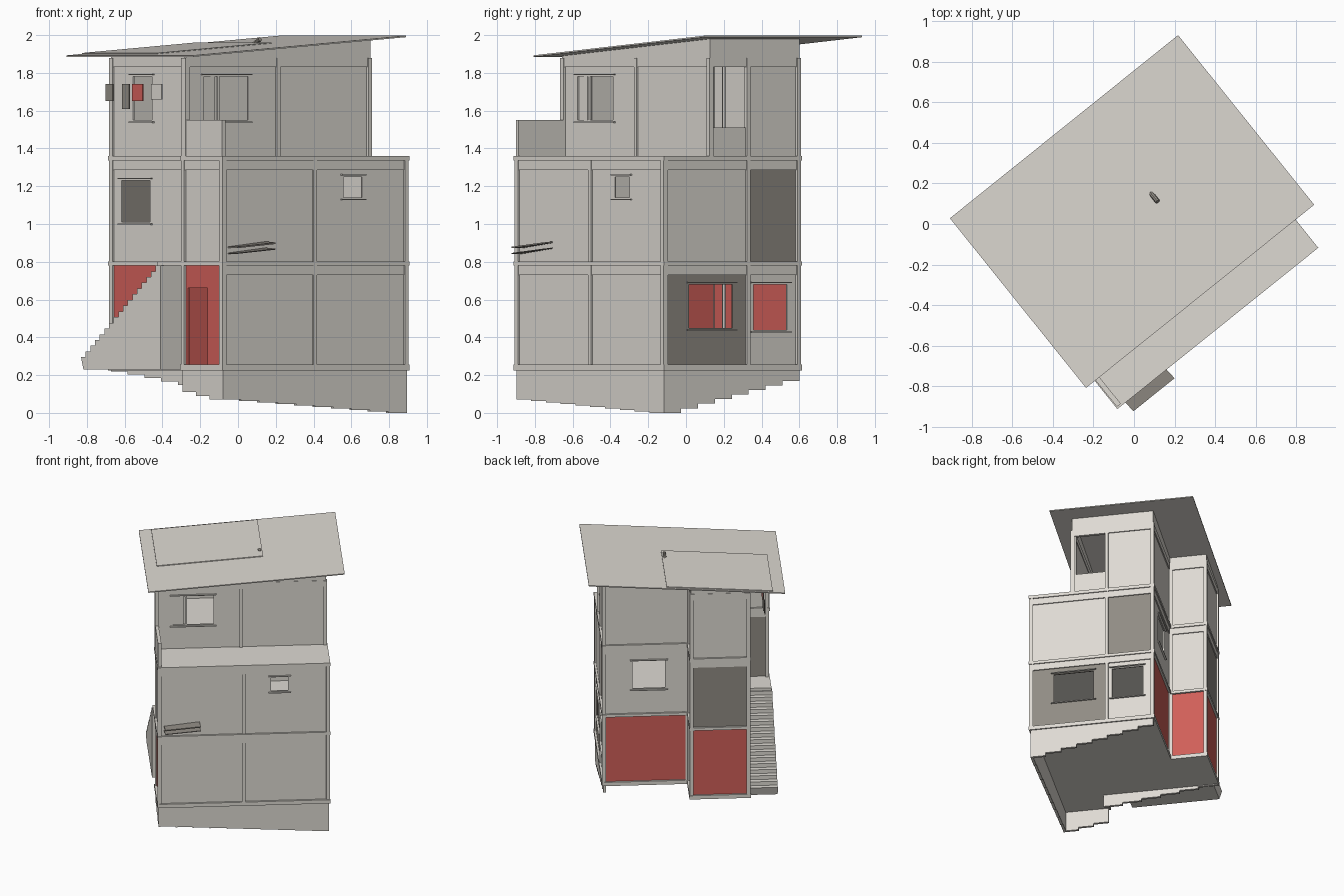
import bpy, bmesh, math
from mathutils import Vector, Matrix

old = bpy.data.objects.get("Cube")
if old:
    bpy.data.objects.remove(old)

SPIN = Matrix.Rotation(math.atan2(0.626, 0.78), 4, 'Z')   # house stands turned on its plot


def material(name, rgb):
    m = bpy.data.materials.new(name)
    m.use_nodes = True
    m.diffuse_color = (*rgb, 1)
    m.node_tree.nodes["Principled BSDF"].inputs["Base Color"].default_value = (*rgb, 1)
    return m


WALL = material("pale plaster", (0.73, 0.70, 0.65))
DARK = material("dark grey", (0.28, 0.26, 0.23))
RED = material("brick red", (0.63, 0.115, 0.10))


def finish(name, bm, *mats):
    me = bpy.data.meshes.new(name)
    bm.to_mesh(me)
    bm.free()
    ob = bpy.data.objects.new(name, me)
    bpy.context.collection.objects.link(ob)
    for m in mats:
        me.materials.append(m)
    ob.matrix_world = SPIN
    return ob


def prism(name, pts, sweep, mat):
    """Extrude a closed outline of 3D points along a vector."""
    bm = bmesh.new()
    face = bm.faces.new([bm.verts.new(p) for p in pts])
    out = bmesh.ops.extrude_face_region(bm, geom=[face])
    moved = [g for g in out["geom"] if isinstance(g, bmesh.types.BMVert)]
    bmesh.ops.translate(bm, vec=sweep, verts=moved)
    bmesh.ops.recalc_face_normals(bm, faces=bm.faces)
    return finish(name, bm, mat)


def box(name, a, b, mat):
    lo = [min(p) for p in zip(a, b)]
    hi = [max(p) for p in zip(a, b)]
    pts = [(lo[0], lo[1], lo[2]), (hi[0], lo[1], lo[2]), (hi[0], hi[1], lo[2]), (lo[0], hi[1], lo[2])]
    return prism(name, pts, (0, 0, hi[2] - lo[2]), mat)


class Side:
    """One straight side of a footprint: distance along, outward offset, height."""
    def __init__(self, p, q):
        self.p = Vector((*p, 0))
        self.d = (Vector((*q, 0)) - self.p)
        self.len = self.d.length
        self.d.normalize()
        self.n = Vector((self.d.y, -self.d.x, 0))

    def at(self, t, o, z):
        return self.p + self.d * t + self.n * o + Vector((0, 0, z))

    def box(self, name, t0, t1, o0, o1, z0, z1, mat):
        return box(name, self.at(t0, o0, z0), self.at(t1, o1, z1), mat)


def sides(outline):
    return [Side(p, q) for p, q in zip(outline, outline[1:] + outline[:1])]


def grow(outline, o):
    """Push every side of a right-angled outline outwards."""
    s = sides(outline)
    return [s[i].at(0, o, 0) + s[i - 1].n * o for i in range(len(s))]


def plate(name, outline, z0, z1, mat):
    return prism(name, [p + Vector((0, 0, z0)) for p in grow(outline, 0.01)], (0, 0, z1 - z0), mat)


def wall(name, side, z0, z1, holes, mats, split):
    """Thin wall with openings; the part beyond the split takes the second colour."""
    ts = sorted({0, side.len, split, *[h[i] for h in holes for i in (0, 1)]})
    zs = sorted({z0, z1, *[h[i] for h in holes for i in (2, 3)]})
    bm = bmesh.new()
    grid = [[bm.verts.new(side.at(t, -0.006, z)) for z in zs] for t in ts]
    for i in range(len(ts) - 1):
        for j in range(len(zs) - 1):
            t, z = (ts[i] + ts[i + 1]) / 2, (zs[j] + zs[j + 1]) / 2
            if any(h[0] < t < h[1] and h[2] < z < h[3] for h in holes):
                continue
            f = bm.faces.new((grid[i][j], grid[i + 1][j], grid[i + 1][j + 1], grid[i][j + 1]))
            f.material_index = int(t > split)
    ob = finish(name, bm, *mats)
    mod = ob.modifiers.new("thickness", 'SOLIDIFY')
    mod.thickness, mod.offset = 0.01, -1


# Footprints, sides in order: front, left end, back, inner corner, rear wing, stair side, recess, right end
def footprint(front):
    return [(-0.625, front), (0.625, front), (0.625, 0.268), (0, 0.268),
            (0, 0.54), (-0.43, 0.54), (-0.43, -0.31), (-0.625, -0.31)]


LOWER, UPPER = footprint(-0.65), footprint(-0.34)

# Storeys: outline, heights, colours of the sides, openings per side (along, along, bottom, top)
storeys = [
    ("ground", LOWER, 0.25, 0.78, [WALL, (DARK, WALL)] + [RED] * 6,
     {1: [(0.175, 0.47, 0.45, 0.68), (0.61, 0.84, 0.44, 0.68)], 7: [(0.037, 0.205, 0.25, 0.66)]}),
    ("middle", LOWER, 0.80, 1.335, [WALL, (WALL, DARK), WALL, WALL, DARK, WALL, DARK, WALL],
     {0: [(0.825, 0.95, 1.14, 1.25)], 2: [(0.215, 0.455, 1.0, 1.22)], 5: [(0.085, 0.325, 1.01, 1.23)]}),
    ("top", UPPER, 1.36, 1.88, [WALL] * 8,
     {0: [(0.125, 0.425, 1.55, 1.78)], 1: [(0.03, 0.27, 1.51, 1.84)], 5: [(0.18, 0.34, 1.55, 1.78)]}),
]
for name, outline, z0, z1, colours, openings in storeys:
    for i, (s, c) in enumerate(zip(sides(outline), colours)):
        holes = openings.get(i, [])
        pair = c if isinstance(c, tuple) else (c, c)
        split = -0.08 - outline[1][1] if i == 1 else s.len / 2
        wall(f"{name}_wall_{i}", s, z0, z1, holes, pair, split)
        # corner posts, middle posts and top beams
        s.box(f"{name}_corner_post_{i}", -0.008, 0.02, -0.02, 0.006, z0, z1, WALL)
        s.box(f"{name}_end_post_{i}", s.len - 0.02, s.len, -0.02, 0.004, z0, z1, WALL)
        if i in (0, 1):
            s.box(f"{name}_middle_post_{i}", split - 0.012, split + 0.012, -0.02, 0.005, z0, z1, WALL)
        if c is not RED:
            s.box(f"{name}_beam_{i}", 0, s.len, -0.02, 0.002, z1 - 0.05, z1, WALL)
        # ledges over and under the windows
        for t0, t1, b, t in holes:
            if b > z0 + 0.05 and t < z1 - 0.06:
                for z in (b - 0.014, t + 0.008):
                    s.box(f"{name}_window_ledge_{i}", t0 - 0.02, t1 + 0.02, -0.006, 0.008, z, z + 0.006, WALL)

front = sides(UPPER)[0]
front.box("window_mullion", 0.215, 0.23, -0.016, -0.004, 1.55, 1.78, WALL)

# Floor plates and stair landing
plate("ground_floor", LOWER, 0.225, 0.255, WALL)
plate("middle_floor", LOWER, 0.78, 0.802, WALL)
plate("terrace_floor", LOWER, 1.335, 1.36, WALL)
box("stair_landing", (-0.635, -0.32, 0.78), (-0.42, -0.11, 0.802), WALL)
box("terrace_parapet", (-0.63, -0.65, 1.36), (-0.605, -0.335, 1.55), WALL)


# Hollow foundation with a stepped lower edge following the slope
def skirt(name, side, za, zb, n):
    pts = [side.at(side.len, 0, 0.23), side.at(0, 0, 0.23)]
    for k in range(n):
        z = za + (zb - za) * k / (n - 1)
        pts += [side.at(side.len * k / n, 0, z), side.at(side.len * (k + 1) / n, 0, z)]
    prism(name, pts, side.n * -0.02, WALL)


base = sides(LOWER)
for label, i, za, zb, n in (("front", 0, 0.07, 0.0, 10), ("left", 1, 0.0, 0.17, 8),
                            ("stair", 5, 0.22, 0.13, 6), ("right", 7, 0.11, 0.07, 3)):
    skirt(label + "_foundation", base[i], za, zb, n)

# Outside staircase
STEPS = 17
V_TOP, V_LOW, Z_TOP, Z_LOW = -0.14, 0.53, 0.78, 0.26
profile = [(V_LOW - 0.02, 0.23), (V_TOP, 0.23)]
for k in range(STEPS):
    z = Z_TOP + (Z_LOW + 0.035 - Z_TOP) * k / (STEPS - 1)
    va, vb = (V_TOP + (V_LOW - V_TOP) * (k + j) / STEPS for j in (0, 1))
    profile += [(va, z), (vb, z)]
prism("outside_stairs", [(-0.64, v, z) for v, z in profile], (0.205, 0, 0), WALL)


# Sloping roof, wedge below it and raised roof sheet
def roof_z(u):
    return 1.885 + (u + 0.69) * 0.072


def sloped(name, u0, u1, v0, v1, lift, thick):
    pts = [(u, v, roof_z(u) + lift) for u, v in ((u0, v0), (u1, v0), (u1, v1), (u0, v1))]
    prism(name, pts, (0, 0, thick), WALL)


sloped("roof", -0.69, 0.752, -0.482, 0.59, 0, 0.008)
sloped("roof_sheet", -0.6, 0.18, -0.06, 0.572, 0.008, 0.006)
for i in (0, 1, 2, 3, 4, 5):
    s = sides(UPPER)[i]
    ends = [s.at(0, 0, 1.878), s.at(s.len, 0, 1.878)]
    tops = [Vector((e.x, e.y, roof_z(e.x))) for e in reversed(ends)]
    prism(f"gable_{i}", ends + tops, s.n * -0.015, WALL)

# Roof pipe
bm = bmesh.new()
bmesh.ops.create_cone(bm, cap_ends=True, segments=8, radius1=0.012, radius2=0.012, depth=0.06,
                      matrix=Matrix.Translation((0.16, 0.04, 1.965)) @ Matrix.Rotation(1.1, 4, 'X'))
finish("roof_pipe", bm, DARK)

# Awning over the front wall
for label, z, thick in (("awning", 0.872, 0.008), ("awning_rail", 0.842, 0.005)):
    pts = [(-0.585, -0.64, z), (-0.325, -0.64, z + 0.028), (-0.32, -0.718, z + 0.022), (-0.58, -0.718, z)]
    prism(label, pts, (0, 0, thick), DARK)

# Washing hung beside the top storey
for k, (v, w, low, mat) in enumerate(((0.40, 0.06, 1.65, DARK), (0.26, 0.06, 1.61, DARK),
                                      (0.16, 0.09, 1.65, RED), (0.0, 0.09, 1.66, WALL))):
    box(f"washing_{k}", (-0.555, v - w / 2, low), (-0.548, v + w / 2, 1.74), mat)
